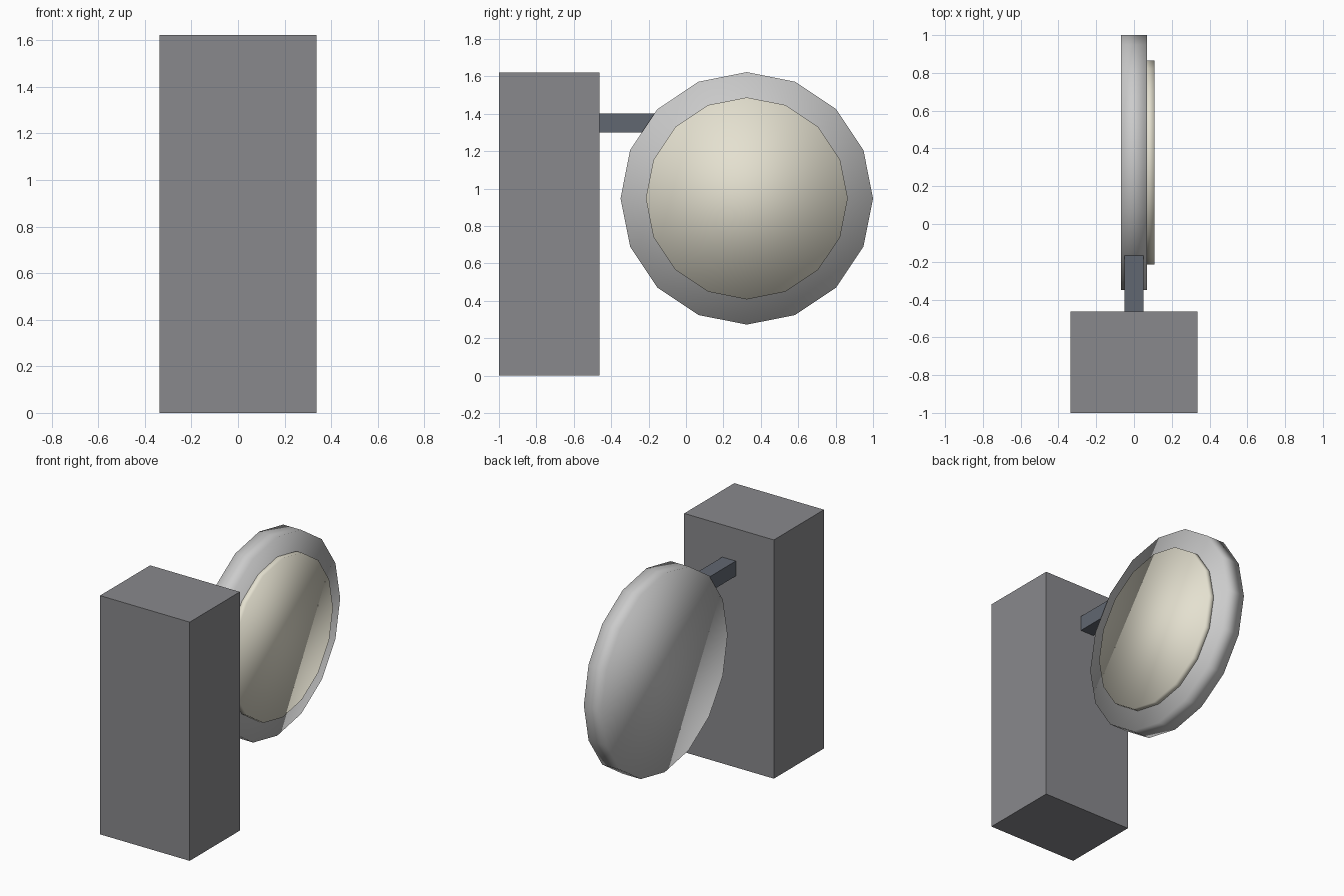
import bpy
from math import pi

if "Cube" in bpy.data.objects:
    bpy.data.objects.remove(bpy.data.objects["Cube"])


def paint(obj, name, rgb):
    mat = bpy.data.materials.new(name)
    mat.diffuse_color = (*rgb, 1)
    mat.use_nodes = True
    mat.node_tree.nodes["Principled BSDF"].inputs["Base Color"].default_value = mat.diffuse_color
    obj.data.materials.append(mat)


def box(name, x, y, z, color):
    """Box from (min, max) ranges."""
    bpy.ops.mesh.primitive_cube_add(size=1, location=[(a + b) / 2 for a, b in (x, y, z)])
    obj = bpy.context.object
    obj.name = name
    obj.scale = [b - a for a, b in (x, y, z)]
    bpy.ops.object.transform_apply(location=False, rotation=False, scale=True)
    paint(obj, name + "_paint", color)


def disc(name, radius, x, color):
    """16-sided smooth disc lying across the x axis."""
    bpy.ops.mesh.primitive_cylinder_add(
        vertices=16, radius=radius, depth=x[1] - x[0],
        location=((x[0] + x[1]) / 2, 0.325, 0.948), rotation=(0, pi / 2, 0))
    obj = bpy.context.object
    obj.name = name
    bpy.ops.object.shade_smooth()
    paint(obj, name + "_paint", color)


# Upright wall block and the arm that carries the sign
box("wall_block", (-0.337, 0.337), (-1, -0.462), (0, 1.622), (0.25, 0.25, 0.265))
box("bracket_arm", (-0.051, 0.051), (-0.47, -0.08), (1.30, 1.402), (0.12, 0.135, 0.165))

# Round sign: pale body with a cream face on the +x side
disc("sign_body", 0.675, (-0.068, 0.068), (0.78, 0.77, 0.76))
disc("sign_face", 0.54, (0.055, 0.108), (0.78, 0.75, 0.63))
